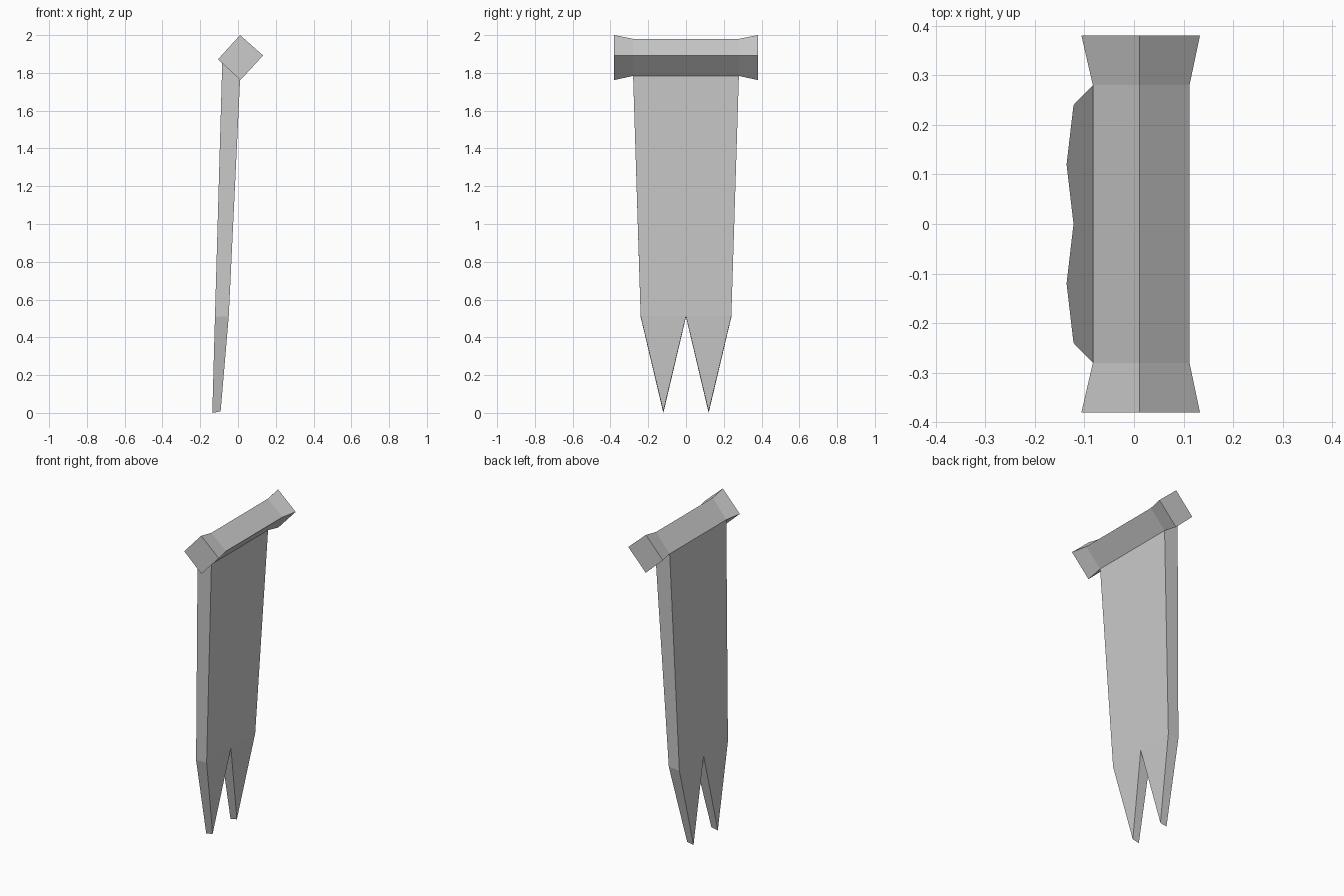
import bpy

if "Cube" in bpy.data.objects:
    bpy.data.objects.remove(bpy.data.objects["Cube"])


def make_object(name, verts, faces):
    mesh = bpy.data.meshes.new(name)
    mesh.from_pydata(verts, [], faces)
    mesh.update()
    obj = bpy.data.objects.new(name, mesh)
    bpy.context.collection.objects.link(obj)
    return obj


# Crossbar: tilted square section lofted along y, flaring at both ends
inner = [(0.011, 1.98), (0.112, 1.892), (0.012, 1.784), (-0.083, 1.868)]
outer = [(0.011, 2.0), (0.133, 1.892), (0.013, 1.762), (-0.106, 1.872)]
stations = [(-0.38, outer), (-0.28, inner), (0.28, inner), (0.38, outer)]
verts = [(x, y, z) for y, ring in stations for x, z in ring]
faces = [(3, 2, 1, 0), (12, 13, 14, 15)]
for s in range(3):
    for i in range(4):
        if s == 1 and i == 2:
            continue  # the banner grows out of this face
        j = (i + 1) % 4
        a = s * 4
        faces.append((a + i, a + j, a + 4 + j, a + 4 + i))
make_object("crossbar", verts, faces)

# Hanging banner: tapering slab with a swallowtail bottom, open where it meets the bar
half_widths = [-0.28, -0.24, -0.12, 0.0, 0.12, 0.24, 0.28]   # outline, edge to edge
levels = [0, 1, 2, 1, 2, 1, 0]                               # top, split, tip
front = [inner[2], (-0.049, 0.512), (-0.092, 0.008)]
back = [inner[3], (-0.122, 0.508), (-0.136, 0.0)]
verts = []
for side in (front, back):
    verts += [(side[k][0], y, side[k][1]) for y, k in zip(half_widths, levels)]
panels = [(0, 1, 3, 5, 6), (1, 2, 3), (3, 4, 5)]
faces = [tuple(reversed(p)) for p in panels]
faces += [tuple(v + 7 for v in p) for p in panels]
faces += [(i, i + 1, i + 8, i + 7) for i in range(6)]
banner = make_object("banner", verts, faces)

# Make all normals point outwards
import bmesh
for obj in list(bpy.context.collection.objects):
    bm = bmesh.new()
    bm.from_mesh(obj.data)
    bmesh.ops.recalc_face_normals(bm, faces=bm.faces)
    bm.to_mesh(obj.data)
    bm.free()
